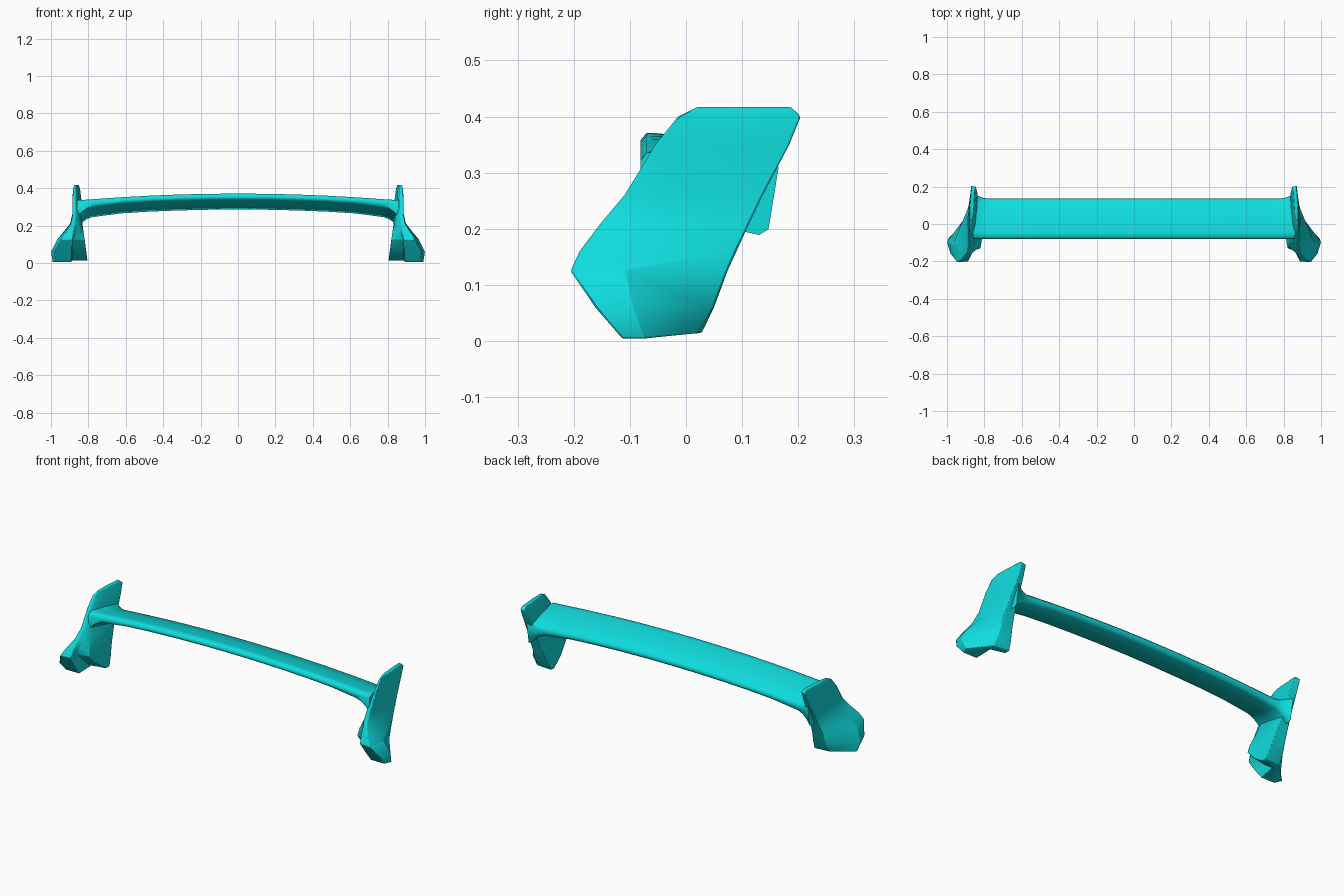
import bpy, bmesh, math

cube = bpy.data.objects.get("Cube")
if cube:
    bpy.data.objects.remove(cube, do_unlink=True)

paint = bpy.data.materials.new("turquoise_paint")
paint.use_nodes = True
colour = (0.005, 0.72, 0.73, 1)
paint.diffuse_color = colour
paint.node_tree.nodes["Principled BSDF"].inputs["Base Color"].default_value = colour


def loft(name, rings, bevel, angle):
    """Skin a list of equal closed rings, cap both ends and smooth."""
    bm = bmesh.new()
    loops = [[bm.verts.new(p) for p in ring] for ring in rings]
    n = len(loops[0])
    for a, b in zip(loops, loops[1:]):
        for i in range(n):
            j = (i + 1) % n
            bm.faces.new((a[i], a[j], b[j], b[i]))
    bm.faces.new(loops[0])
    bm.faces.new(loops[-1])
    bmesh.ops.recalc_face_normals(bm, faces=bm.faces)
    mesh = bpy.data.meshes.new(name)
    bm.to_mesh(mesh)
    bm.free()
    mesh.materials.append(paint)
    obj = bpy.data.objects.new(name, mesh)
    bpy.context.collection.objects.link(obj)
    if bevel:
        mod = obj.modifiers.new("soft_edges", 'BEVEL')
        mod.width = bevel
        mod.segments = 2
        mod.limit_method = 'ANGLE'
        mod.angle_limit = math.radians(40)
    bpy.ops.object.select_all(action='DESELECT')
    obj.select_set(True)
    bpy.context.view_layer.objects.active = obj
    bpy.ops.object.shade_smooth_by_angle(angle=math.radians(angle))
    return obj


# Wing blade: (y, z) section, nose high at the front, tail low at the back
upper = [(-0.081, 0.358), (-0.07, 0.371), (-0.045, 0.37), (0.04, 0.352), (0.12, 0.328), (0.135, 0.314)]
lower = [(0.132, 0.296), (0.115, 0.286), (0.03, 0.308), (-0.06, 0.335), (-0.079, 0.344)]


def blade_ring(x):
    t = abs(x)
    drop = 0.05 * t * t
    flare = max(0, (t - 0.77) / 0.09) ** 2     # ends swell into the plates
    ring = [(x, y + 0.03 * flare * (y > 0.1), z - drop + 0.03 * flare * (y + 0.08) / 0.2)
            for y, z in upper]
    sag = 0.02 * min(1, max(0, (t - 0.6) / 0.17))
    ring += [(x, y + 0.015 * flare * (y > 0.1), z - drop - 0.5 * sag - 0.05 * flare)
             for y, z in lower]
    return ring


half = [0.16, 0.32, 0.48, 0.62, 0.72, 0.78, 0.81, 0.835, 0.86]
stations = [-x for x in reversed(half)] + [0] + half
loft("wing_blade", [blade_ring(x) for x in stations], 0, 60)

# End plates: level rings of (x, y), from the foot up to the fin
# order: rear outer, widest, front outer, front inner, notch, leg front, leg rear
plate = [
    (0.004, [(.895, .02), (.992, -.075), (.975, -.113), (.892, -.113), (.886, -.02), (.805, .0), (.805, .028)]),
    (0.06, [(.892, .048), (1.0, -.095), (.98, -.162), (.888, -.155), (.885, -.08), (.811, -.07), (.812, .05)]),
    (0.125, [(.888, .074), (.968, -.11), (.945, -.206), (.885, -.2), (.882, -.15), (.82, -.13), (.822, .074)]),
    (0.16, [(.886, .09), (.938, -.09), (.925, -.19), (.882, -.185), (.865, -.155), (.825, -.12), (.827, .09)]),
    (0.21, [(.882, .113), (.898, -.06), (.894, -.152), (.874, -.15), (.855, -.125), (.836, -.085), (.832, .11)]),
    (0.26, [(.879, .137), (.886, -.03), (.884, -.11), (.868, -.108), (.852, -.09), (.842, -.05), (.834, .135)]),
    (0.35, [(.872, .185), (.885, .03), (.884, -.055), (.868, -.052), (.86, -.03), (.85, .01), (.838, .175)]),
    (0.40, [(.871, .205), (.881, .08), (.881, -.015), (.868, -.012), (.863, .01), (.856, .05), (.845, .2)]),
    (0.417, [(.868, .188), (.876, .09), (.876, .02), (.868, .022), (.865, .03), (.86, .06), (.852, .184)]),
]
for side, label in ((1, "left"), (-1, "right")):
    rings = [[(side * x, y, z + (0.01 if z < 0.01 and y > -0.03 else 0)) for x, y in ring]
             for z, ring in plate]
    loft(label + "_end_plate", rings, 0.006, 50)
